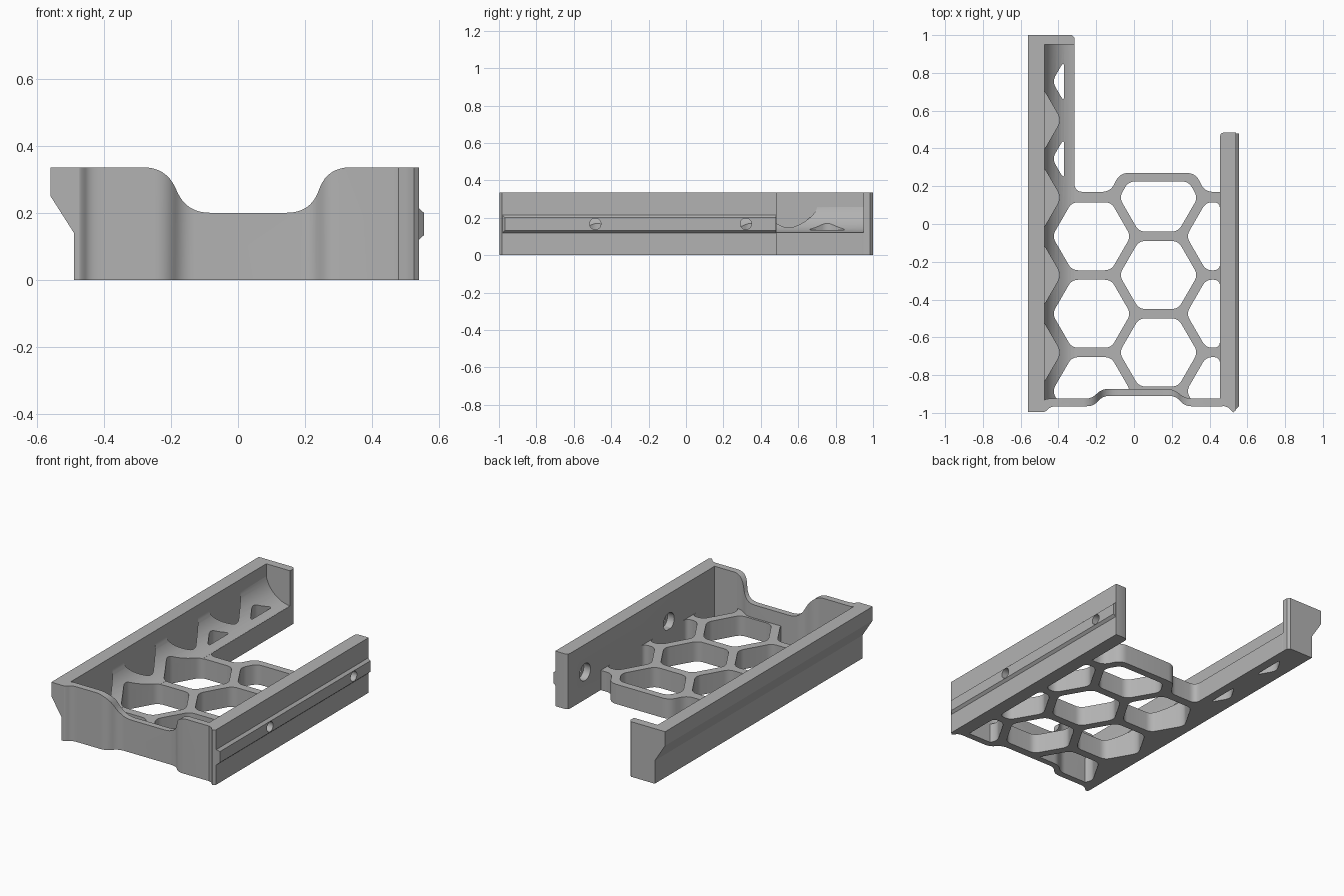
import bpy, bmesh, math
from mathutils import Vector

if "Cube" in bpy.data.objects:
    bpy.data.objects.remove(bpy.data.objects["Cube"])

grey = bpy.data.materials.new("matte grey")
grey.use_nodes = True
grey.diffuse_color = (0.45, 0.45, 0.45, 1)
grey.node_tree.nodes["Principled BSDF"].inputs["Base Color"].default_value = grey.diffuse_color


def rounded(points, r, steps=6):
    """Replace every corner of a closed outline with a small curve."""
    pts = [Vector(p) for p in points]
    out = []
    for i, p in enumerate(pts):
        a, b = pts[i - 1] - p, pts[(i + 1) % len(pts)] - p
        s = p + a.normalized() * min(r, a.length * 0.45)
        e = p + b.normalized() * min(r, b.length * 0.45)
        for k in range(steps + 1):
            t = k / steps
            out.append(s * (1 - t) ** 2 + p * 2 * t * (1 - t) + e * t * t)
    return out


def clipped(points, axis, limit, sign):
    """Keep the part of a convex outline where sign * coordinate < sign * limit."""
    out = []
    for i, p in enumerate(points):
        q = points[(i + 1) % len(points)]
        dp, dq = sign * (p[axis] - limit), sign * (q[axis] - limit)
        if dp <= 0:
            out.append(p)
        if dp * dq < 0:
            out.append(p.lerp(q, dp / (dp - dq)))
    return out


def prism(name, outlines, axis, lo, hi):
    """Extrude one or more outlines along an axis."""
    place = {"x": lambda p, h: (h, p[0], p[1]),
             "y": lambda p, h: (p[0], h, p[1]),
             "z": lambda p, h: (p[0], p[1], h)}[axis]
    bm = bmesh.new()
    for pts in outlines:
        rings = [[bm.verts.new(place(p, h)) for p in pts] for h in (lo, hi)]
        bm.faces.new(rings[0])
        bm.faces.new(rings[1])
        for i in range(len(pts)):
            bm.faces.new((rings[0][i - 1], rings[0][i], rings[1][i], rings[1][i - 1]))
    bmesh.ops.recalc_face_normals(bm, faces=bm.faces)
    mesh = bpy.data.meshes.new(name)
    bm.to_mesh(mesh)
    bm.free()
    obj = bpy.data.objects.new(name, mesh)
    bpy.context.collection.objects.link(obj)
    mesh.materials.append(grey)
    return obj


def select(obj):
    bpy.ops.object.select_all(action="DESELECT")
    obj.select_set(True)
    bpy.context.view_layer.objects.active = obj


def cut(obj, cutter):
    select(obj)
    mod = obj.modifiers.new("cut", "BOOLEAN")
    mod.operation = "DIFFERENCE"
    mod.solver = "EXACT"
    mod.object = cutter
    bpy.ops.object.modifier_apply(modifier=mod.name)


def circle(y, z, r, n=32):
    return [(y + r * math.cos(math.tau * k / n), z + r * math.sin(math.tau * k / n)) for k in range(n)]


TOP, FLOOR, INNER = 0.335, 0.12, -0.475

# Floor with the long arm
floor = prism("honeycomb_floor", [rounded([
    (-0.485, 0.985), (-0.315, 0.985), (-0.315, 0.17), (-0.125, 0.17), (-0.075, 0.27),
    (0.325, 0.27), (0.375, 0.17), (0.49, 0.17), (0.49, -0.945), (0.27, -0.945),
    (0.21, -0.89), (-0.16, -0.89), (-0.23, -0.945), (-0.485, -0.945)], 0.045)], "z", 0, FLOOR)

# Concave fillet between the floor and the left wall
arc = [(-0.30 - 0.18 * math.cos(a), 0.30 - 0.18 * math.sin(a))
       for a in (math.radians(12 + 73 * k / 12) for k in range(13))]
fillet = prism("wall_fillet", [[(-0.48, 0.09)] + arc + [(-0.316, 0.09)]], "y", -0.945, 0.97)


# Honeycomb openings, clipped by the walls and the arm
def hexagon(x, y, r=0.208):
    return [Vector((x + r * math.cos(math.pi * k / 3), y + r * math.sin(math.pi * k / 3)))
            for k in range(6)]


PITCH = 0.41
holes = []
for i in range(5):
    y = -0.885 + PITCH * i
    left = hexagon(-0.225, y)
    if i > 2:
        left = clipped(left, 0, -0.37, 1)
    holes.append(left)
    if i < 3:
        holes.append(clipped(hexagon(0.485, y), 0, 0.455, 1))
        holes.append(clipped(hexagon(0.13, y + PITCH / 2), 1, 0.225, 1))
through = prism("hole_cutter", [rounded(h, 0.035) for h in holes], "z", -0.1, 0.32)
pockets = prism("pocket_cutter", [
    clipped(rounded(hexagon(-0.585, -0.68 + PITCH * i, 0.2), 0.04), 0, INNER, -1)
    for i in range(4)], "z", 0.06, 0.32)
for part in (floor, fillet):
    cut(part, through)
    cut(part, pockets)

# Left wall with its outward overhang, and the wall closing the arm
left_wall = prism("left_wall", [[(-0.49, 0), (-0.49, 0.14), (-0.56, 0.25), (-0.56, TOP),
                                 (INNER, TOP), (INNER, 0)]], "y", -0.995, 1)
end_wall = prism("arm_end_wall", [[(-0.485, 0.95), (-0.315, 0.95), (-0.315, 0.985),
                                   (-0.33, 1), (-0.485, 1)]], "z", 0, TOP)

# Front wall, stepped back in the middle and lowered there
front_wall = prism("front_wall", [rounded([
    (-0.485, -0.995), (-0.47, -0.995), (-0.44, -0.965), (-0.215, -0.965), (-0.165, -0.91),
    (0.22, -0.91), (0.27, -0.965), (0.50, -0.965), (0.50, -0.925), (0.275, -0.925),
    (0.205, -0.873), (-0.17, -0.873), (-0.225, -0.925), (-0.485, -0.925)], 0.035)], "z", 0, TOP)
dip = prism("dip_cutter", [rounded([
    (-0.4, 0.336), (-0.215, 0.336), (-0.153, 0.2), (0.215, 0.2), (0.268, 0.336),
    (0.44, 0.336), (0.44, 0.5), (-0.4, 0.5)], 0.07, 8)], "y", -1.1, -0.8)
cut(front_wall, dip)

# Right wall and its raised rail
right_wall = prism("right_wall", [
    [(0.455, -0.94), (0.48, -0.965), (0.50, -0.972), (0.525, -0.998), (0.54, -0.985),
     (0.54, 0.485), (0.475, 0.485), (0.46, 0.479), (0.455, 0.465)]], "z", 0, TOP)
rail = prism("side_rail", [[(-0.985, 0.115), (0.48, 0.115), (0.48, 0.218), (-0.985, 0.218)]],
             "x", 0.535, 0.555)
for v in rail.data.vertices:
    if v.co.x > 0.55:
        v.co.z += 0.018 if v.co.z < 0.16 else -0.018
        v.co.y += 0.018 if v.co.y < 0 else 0

# Screw holes, widened on the inside
screws = (-0.485, 0.32)
bore = prism("screw_cutter", [circle(y, 0.167, 0.03) for y in screws], "x", 0.4, 0.6)
sink = prism("sink_cutter", [circle(y, 0.167, 0.052) for y in screws], "x", 0.4, 0.5)
cut(right_wall, bore)
cut(right_wall, sink)
cut(rail, bore)

for cutter in (through, pockets, dip, bore, sink):
    bpy.data.objects.remove(cutter)

for part in (floor, fillet, left_wall, end_wall, front_wall, right_wall, rail):
    select(part)
    bpy.ops.object.shade_smooth_by_angle(angle=math.radians(30))
